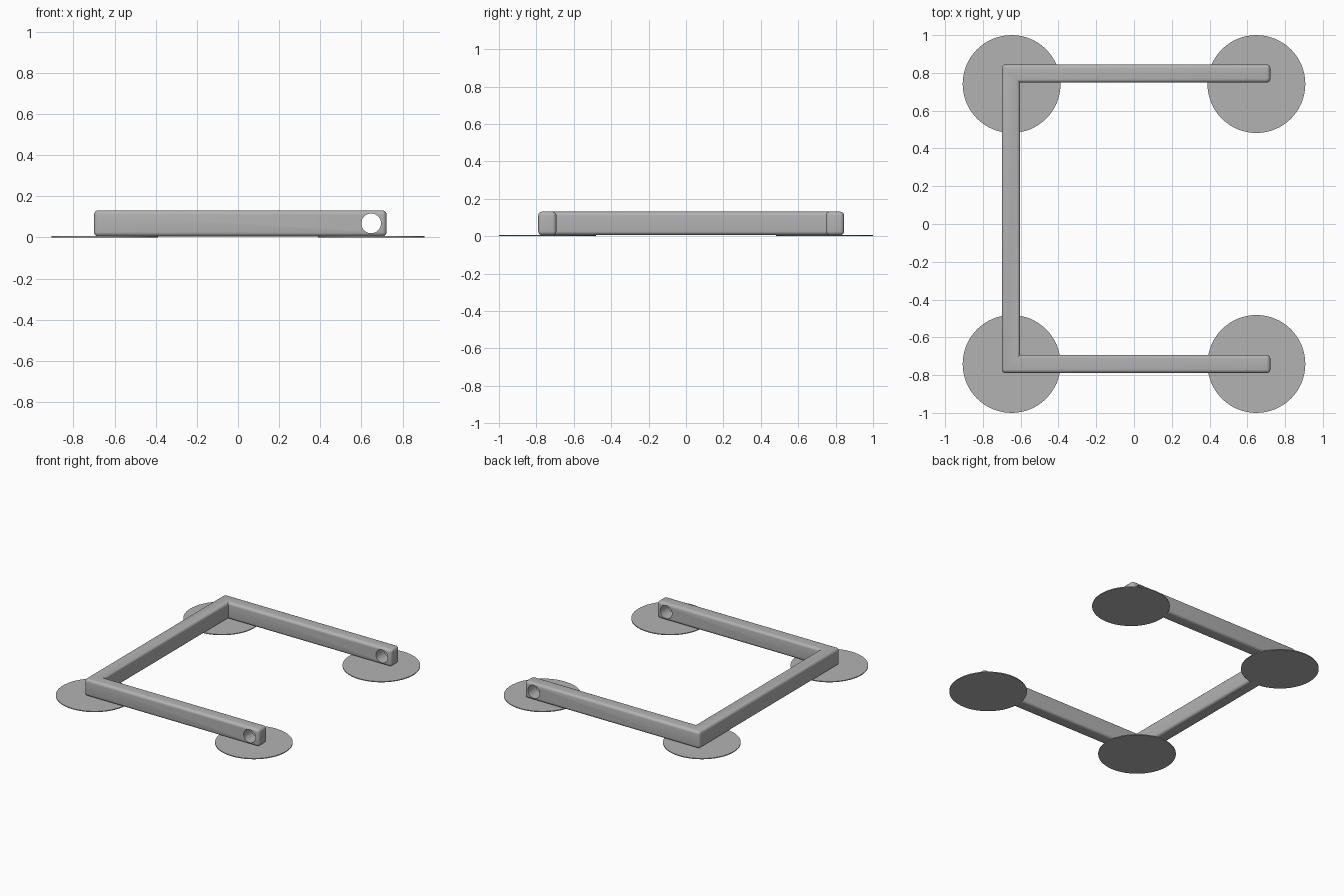
import bpy
import bmesh
from math import radians

cube = bpy.data.objects.get("Cube")
if cube:
    bpy.data.objects.remove(cube, do_unlink=True)

grey = bpy.data.materials.new("plain_grey")
grey.use_nodes = True
grey.diffuse_color = (0.45, 0.45, 0.45, 1)
grey.node_tree.nodes["Principled BSDF"].inputs["Base Color"].default_value = grey.diffuse_color


def cylinder(name, radius, depth, location, rotation=(0, 0, 0)):
    bpy.ops.mesh.primitive_cylinder_add(
        vertices=64, radius=radius, depth=depth, location=location, rotation=rotation)
    obj = bpy.context.object
    obj.name = name
    obj.data.materials.append(grey)
    return obj


def smooth(obj):
    bpy.ops.object.select_all(action="DESELECT")
    obj.select_set(True)
    bpy.context.view_layer.objects.active = obj
    bpy.ops.object.shade_smooth_by_angle(angle=radians(35))


# U-shaped frame, extruded from its plan outline
LEFT, RIGHT, FRONT, BACK = -0.70, 0.722, -0.79, 0.845
WIDTH, BOTTOM, TOP = 0.097, 0.005, 0.131
outline = [
    (LEFT, FRONT), (RIGHT, FRONT), (RIGHT, FRONT + WIDTH), (LEFT + WIDTH, FRONT + WIDTH),
    (LEFT + WIDTH, BACK - WIDTH), (RIGHT, BACK - WIDTH), (RIGHT, BACK), (LEFT, BACK)]
bm = bmesh.new()
base = bm.faces.new([bm.verts.new((x, y, BOTTOM)) for x, y in outline])
top = bmesh.ops.extrude_face_region(bm, geom=[base])["geom"]
bmesh.ops.translate(bm, vec=(0, 0, TOP - BOTTOM),
                    verts=[v for v in top if isinstance(v, bmesh.types.BMVert)])
bmesh.ops.recalc_face_normals(bm, faces=bm.faces)

# Round every edge except the two inside corners
rounded = [e for e in bm.edges if e.is_convex]
bmesh.ops.bevel(bm, geom=rounded, offset=0.021, segments=5, profile=0.5, affect="EDGES")
mesh = bpy.data.meshes.new("frame")
bm.to_mesh(mesh)
bm.free()
mesh.materials.append(grey)
frame = bpy.data.objects.new("frame", mesh)
bpy.context.collection.objects.link(frame)

# Pin hole through the free ends of both arms
cutter = cylinder("hole_cutter", 0.048, 3, (0.647, 0, 0.068), (radians(90), 0, 0))
cutter.hide_render = True
bpy.ops.object.select_all(action="DESELECT")
frame.select_set(True)
bpy.context.view_layer.objects.active = frame
hole = frame.modifiers.new("pin_hole", "BOOLEAN")
hole.operation = "DIFFERENCE"
hole.solver = "EXACT"
hole.object = cutter
bpy.ops.object.modifier_apply(modifier=hole.name)
bpy.data.objects.remove(cutter, do_unlink=True)
smooth(frame)

# Thin round pads under the corners and arm ends
for end, y in (("front", -0.741), ("back", 0.741)):
    for side, x in (("right", -0.648), ("left", 0.648)):
        pad = cylinder(f"{end}_{side}_pad", 0.259, 0.006, (x, y, 0.003))
        smooth(pad)
